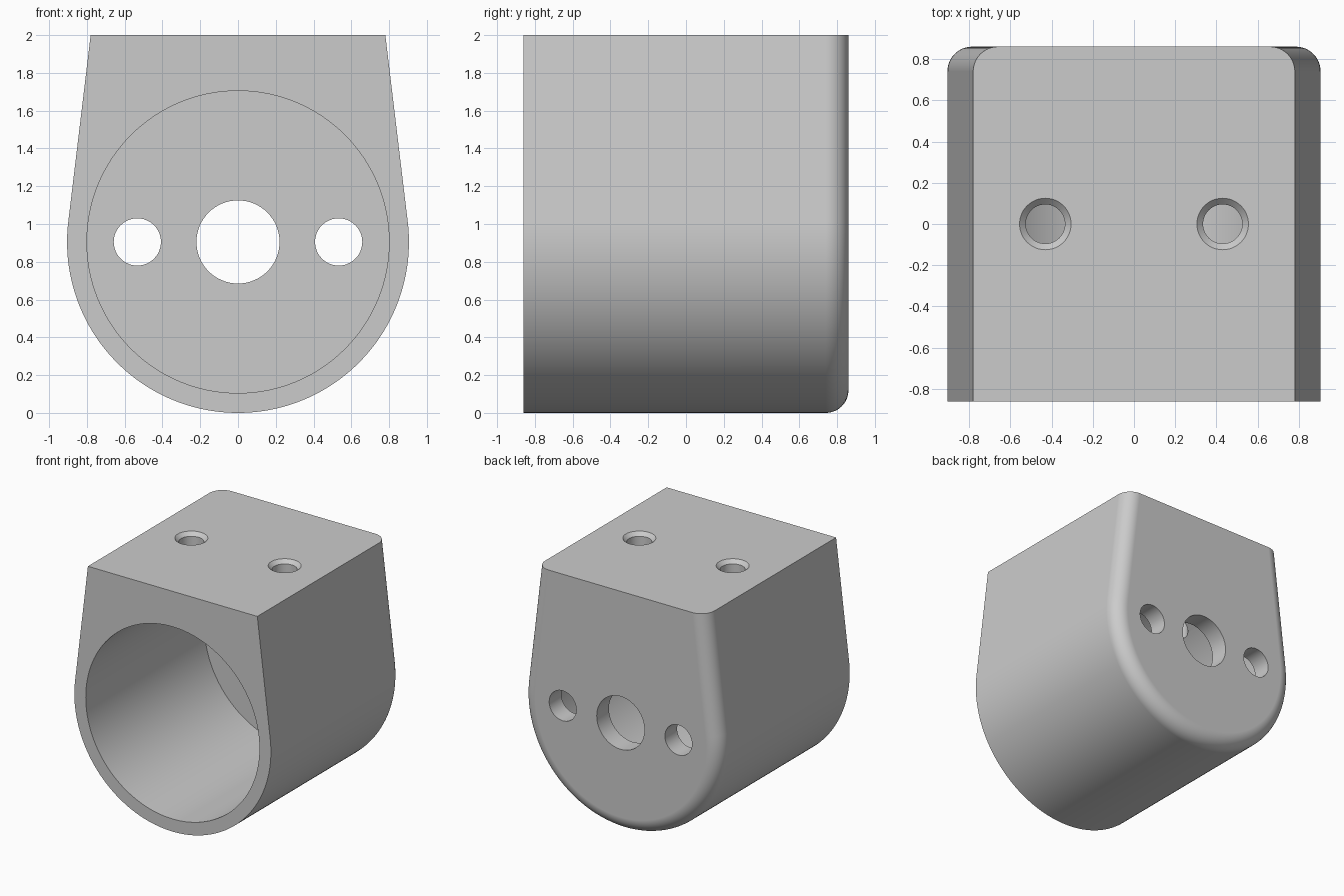
import bpy
import bmesh
from math import sin, cos, pi, acos, atan2, hypot
from mathutils import Matrix, Vector

if "Cube" in bpy.data.objects:
    bpy.data.objects.remove(bpy.data.objects["Cube"], do_unlink=True)

R, AXIS_Z, TOP, HALF_TOP = 0.905, 0.905, 2.0, 0.78
BACK, FILLET, WALL = 0.86, 0.12, 0.16

grey = bpy.data.materials.new("plain grey")
grey.use_nodes = True
grey.diffuse_color = (0.6, 0.6, 0.6, 1)
grey.node_tree.nodes["Principled BSDF"].inputs["Base Color"].default_value = (0.6, 0.6, 0.6, 1)


def loft(name, rings):
    """Closed solid skinned through rings of equal point count."""
    bm = bmesh.new()
    loops = [[bm.verts.new(p) for p in ring] for ring in rings]
    n = len(loops[0])
    for a, b in zip(loops, loops[1:]):
        for i in range(n):
            j = (i + 1) % n
            bm.faces.new((a[i], a[j], b[j], b[i]))
    bm.faces.new(loops[0])
    bm.faces.new(loops[-1])
    bmesh.ops.recalc_face_normals(bm, faces=bm.faces)
    mesh = bpy.data.meshes.new(name)
    bm.to_mesh(mesh)
    bm.free()
    mesh.materials.append(grey)
    obj = bpy.data.objects.new(name, mesh)
    bpy.context.collection.objects.link(obj)
    return obj


def turned(name, profile, place, segments):
    """Round cutter from (radius, height) pairs, moved by a matrix."""
    angles = [2 * pi * i / segments for i in range(segments)]
    return loft(name, [[place @ Vector((r * cos(a), r * sin(a), h)) for a in angles]
                       for r, h in profile])


# Outline: round bottom running tangentially into straight tapered sides
rise = TOP - AXIS_Z
tangent = atan2(rise, HALF_TOP) - acos(R / hypot(rise, HALF_TOP))


def outline(y, inset, steps=96):
    r = R - inset
    x = (r - rise * sin(tangent)) / cos(tangent)
    sweep = pi + 2 * tangent
    arc = [tangent - sweep * i / steps for i in range(steps + 1)]
    return ([(x, y, TOP)] + [(r * cos(a), y, AXIS_Z + r * sin(a)) for a in arc]
            + [(-x, y, TOP)])


# Housing with its rounded back rim
rings = [outline(-BACK, 0)]
for i in range(13):
    a = pi / 2 * i / 12
    rings.append(outline(BACK - FILLET + FILLET * sin(a), FILLET * (1 - cos(a))))
housing = loft("housing", rings)


def along_y(x):
    return Matrix.Translation((x, 0, AXIS_Z)) @ Matrix.Rotation(-pi / 2, 4, "X")


# Bore, back wall holes and countersunk top holes
cutters = [
    turned("bore_cutter", [(0.8, -1), (0.8, BACK - WALL)], along_y(0), 128),
    turned("centre_hole_cutter", [(0.22, 0.5), (0.22, 1)], along_y(0), 64),
]
for side in (-1, 1):
    cutters.append(turned("back_hole_cutter", [(0.125, 0.5), (0.125, 1)],
                          along_y(0.533 * side), 48))
    cutters.append(turned("top_hole_cutter",
                          [(0.095, 1.2), (0.095, TOP - 0.03), (0.125, TOP), (0.125, TOP + 0.1)],
                          Matrix.Translation((0.43 * side, 0, 0)), 48))

bpy.context.view_layer.objects.active = housing
housing.select_set(True)
for cutter in cutters:
    cut = housing.modifiers.new("cut", "BOOLEAN")
    cut.operation = "DIFFERENCE"
    cut.solver = "EXACT"
    cut.object = cutter
    bpy.ops.object.modifier_apply(modifier=cut.name)
    bpy.data.objects.remove(cutter, do_unlink=True)

# Smooth rounds with crisp rims and level flats
bpy.ops.object.shade_smooth_by_angle(angle=pi / 6)
flats = housing.modifiers.new("level flats", "WEIGHTED_NORMAL")
flats.keep_sharp = True
